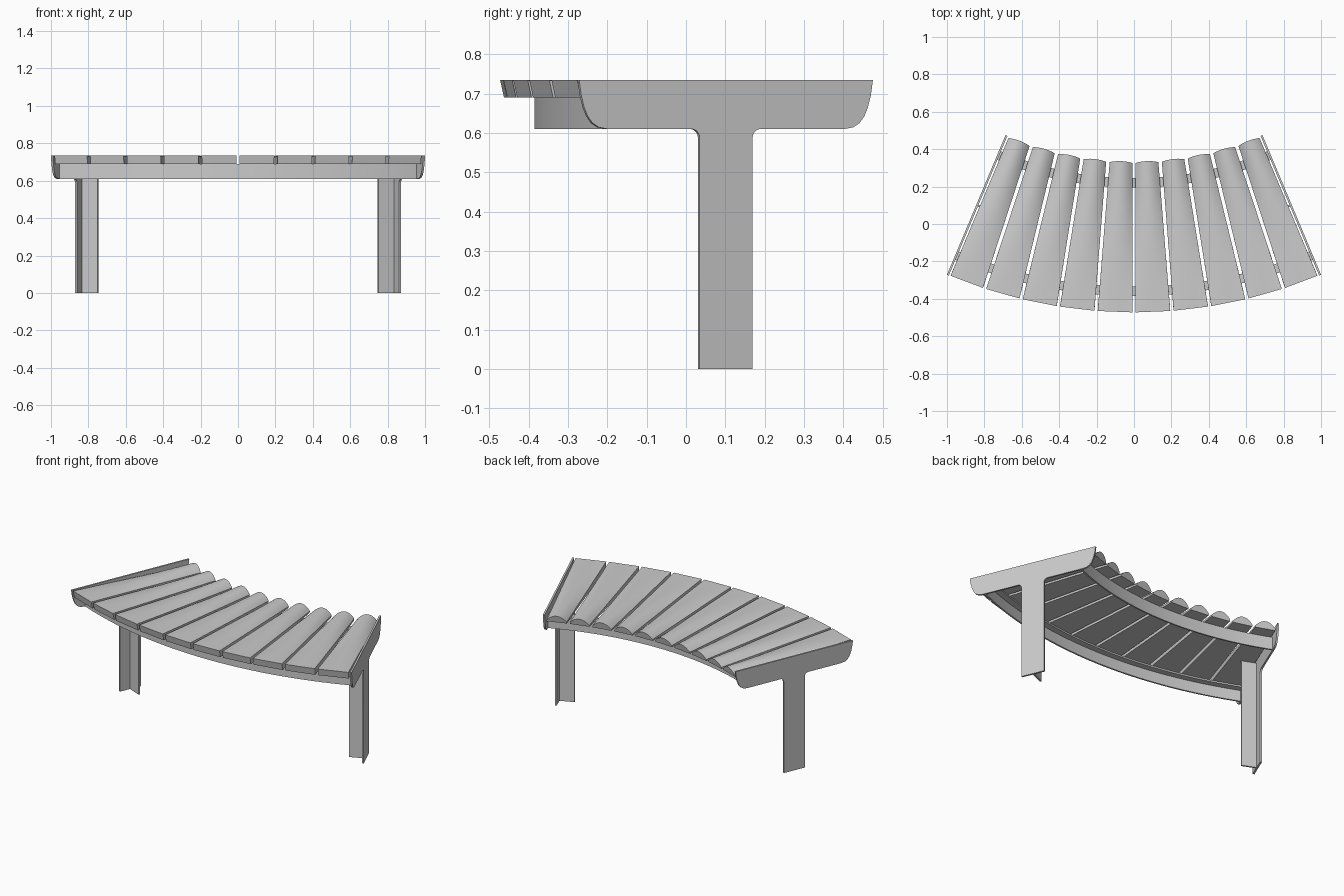
import bpy, bmesh
from math import sin, cos, tan, radians, pi

if "Cube" in bpy.data.objects:
    bpy.data.objects.remove(bpy.data.objects["Cube"])

CY = 2.085                # y of the arc centre
END = radians(22.75)      # half angle of the bench
R_IN, R_OUT = 1.75, 2.56
TOP, SLAT_BOTTOM, BOTTOM = 0.735, 0.69, 0.61
N = 10


def polar(r, u, z, a):
    """Point at radius r, tangential offset u and height z in the frame at angle a."""
    return (r * sin(a) + u * cos(a), CY - r * cos(a) + u * sin(a), z)


def loft(name, rings, mirror=False, angle=35):
    """Skin closed rings of points, cap both ends, optionally mirror in x."""
    bm = bmesh.new()
    rows = [[bm.verts.new(p) for p in ring] for ring in rings]
    n = len(rows[0])
    for a, b in zip(rows, rows[1:]):
        for i in range(n):
            j = (i + 1) % n
            bm.faces.new((a[i], a[j], b[j], b[i]))
    bm.faces.new(rows[0][::-1])
    bm.faces.new(rows[-1])
    bmesh.ops.recalc_face_normals(bm, faces=bm.faces)
    mesh = bpy.data.meshes.new(name)
    bm.to_mesh(mesh)
    bm.free()
    ob = bpy.data.objects.new(name, mesh)
    bpy.context.collection.objects.link(ob)
    bpy.ops.object.select_all(action='DESELECT')
    ob.select_set(True)
    bpy.context.view_layer.objects.active = ob
    bpy.ops.object.shade_smooth_by_angle(angle=radians(angle))
    if mirror:
        ob.modifiers.new("mirror", 'MIRROR').use_clip = False
    return ob


# Slats: flat at the outer end, growing a crown towards the inner end
def slat(index):
    a = -END + (index + 0.5) * 2 * END / N
    steps, cross = 8, 14
    rings = []
    for s in range(steps + 1):
        t = s / steps                       # 0 outer end, 1 inner end
        r0 = R_OUT - 0.004 + (R_IN + 0.004 - R_OUT) * t
        half = r0 * tan(END / N) - 0.009
        drop = 0.034 * t
        pts = [(-half, SLAT_BOTTOM), (half, SLAT_BOTTOM)]
        for k in range(cross + 1):
            c = 1 - 2 * k / cross
            pts.append((half * c, TOP - 0.001 - drop * c * c))
        ring = []
        for u, z in pts:
            under = 0.010 * (TOP - z) / (TOP - SLAT_BOTTOM)   # ends lean inwards
            ring.append(polar(r0 + under * (2 * t - 1), u, z, a))
        rings.append(ring)
    loft(f"slat_{index + 1}", rings)


for i in range(N):
    slat(i)


# Curved angle-section rails under the slats
def rail(name, r, direction):
    w, th = 0.05, 0.01
    sec = [(0, BOTTOM), (th, BOTTOM), (th, SLAT_BOTTOM - th), (w, SLAT_BOTTOM - th),
           (w, SLAT_BOTTOM), (0, SLAT_BOTTOM)]
    seg = 40
    loft(name, [[polar(r + direction * d, 0, z, -END + 2 * END * k / seg) for d, z in sec]
                for k in range(seg + 1)])


rail("front_rail", 2.47, -1)
rail("back_rail", 1.84, 1)


# End plates: T outline with rounded lower corners and fillets at the leg
LEG_IN, LEG_OUT, FIL = 2.082, 2.228, 0.022


def fillet(r, sign, start, stop):
    return [(r + sign * FIL * (1 - cos(t)), BOTTOM - FIL + FIL * sin(t))
            for t in (start + (stop - start) * k / 5 for k in range(6))]


outline = [(R_IN, TOP), (1.756, 0.695), (1.764, 0.665), (1.774, 0.642), (1.787, 0.625),
           (1.805, 0.614), (1.83, BOTTOM)]
outline += fillet(LEG_IN, -1, pi / 2, 0)
outline += [(LEG_IN, 0), (LEG_OUT, 0)]
outline += fillet(LEG_OUT, 1, 0, pi / 2)
outline += [(2.48, BOTTOM), (2.505, 0.614), (2.523, 0.625), (2.536, 0.642), (2.546, 0.665),
            (2.554, 0.695), (R_OUT, TOP)]
loft("end_plates_with_legs",
     [[polar(r, u, z, END) for r, z in outline] for u in (0, 0.011)], mirror=True)

# Stiffening flange behind each leg
mid = (LEG_IN + LEG_OUT) / 2
corners = [(mid - 0.005, 0), (mid + 0.005, 0), (mid + 0.005, -0.092), (mid - 0.005, -0.092)]
loft("leg_flanges",
     [[polar(r, u, z, END) for r, u in corners] for z in (0, SLAT_BOTTOM)], mirror=True)
